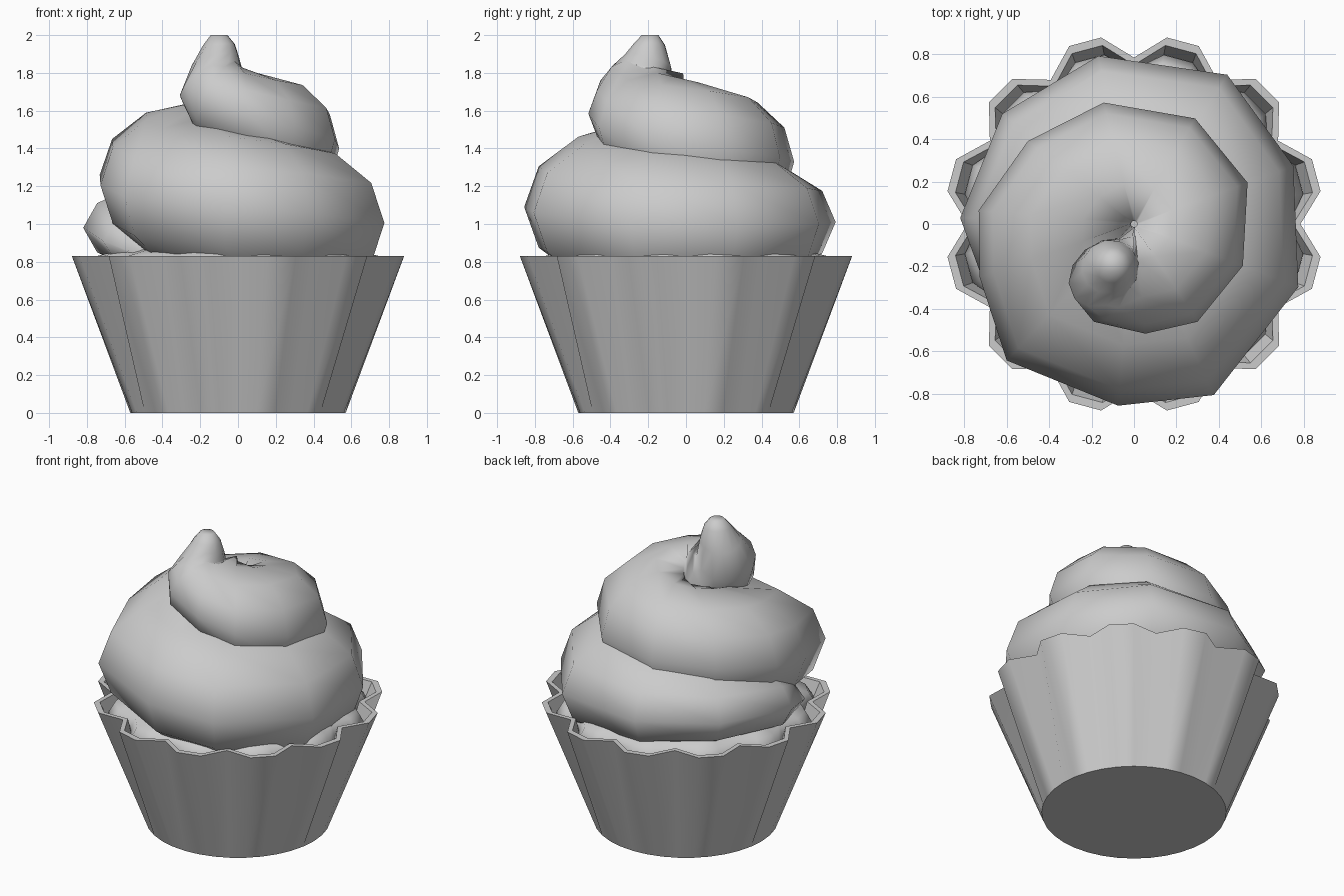
import bpy, bmesh
from math import sin, cos, pi, radians
from mathutils import Vector

cube = bpy.data.objects.get("Cube")
if cube:
    bpy.data.objects.remove(cube, do_unlink=True)

GREY = (0.6, 0.6, 0.6, 1)
mat = bpy.data.materials.new("plain grey")
mat.use_nodes = True
mat.diffuse_color = GREY
mat.node_tree.nodes["Principled BSDF"].inputs["Base Color"].default_value = GREY


def loft(name, rings, sharp):
    """Skin a stack of equal rings and close both ends."""
    bm = bmesh.new()
    loops = [[bm.verts.new(p) for p in ring] for ring in rings]
    n = len(loops[0])
    for low, high in zip(loops, loops[1:]):
        for i in range(n):
            j = (i + 1) % n
            bm.faces.new((low[i], low[j], high[j], high[i]))
    bm.faces.new(loops[0][::-1])
    bm.faces.new(loops[-1])
    bmesh.ops.recalc_face_normals(bm, faces=bm.faces)
    mesh = bpy.data.meshes.new(name)
    bm.to_mesh(mesh)
    bm.free()
    mesh.materials.append(mat)
    obj = bpy.data.objects.new(name, mesh)
    bpy.context.collection.objects.link(obj)
    bpy.ops.object.select_all(action="DESELECT")
    obj.select_set(True)
    bpy.context.view_layer.objects.active = obj
    bpy.ops.object.shade_smooth_by_angle(angle=radians(sharp))
    return obj


# Paper cup: round base opening into twelve flat-tipped scallops
LOBES = 12


def scallop_ring(tip, notch, z):
    ring = []
    for k in range(LOBES):
        for offset, r in ((0, notch), (10, tip), (20, tip)):
            a = radians(k * 30 + offset)
            ring.append((r * cos(a), r * sin(a), z))
    return ring


loft("paper_cup", [
    scallop_ring(0.57, 0.57, 0),
    scallop_ring(0.893, 0.785, 0.83),
    scallop_ring(0.855, 0.75, 0.83),
    scallop_ring(0.76, 0.69, 0.6),
], 40)

# Cake top following the scallops of the cup
loft("cake", [
    scallop_ring(0.74, 0.66, 0.62),
    scallop_ring(0.81, 0.73, 0.75),
    scallop_ring(0.76, 0.7, 0.83),
    scallop_ring(0.6, 0.58, 0.87),
], 50)

# Frosting coil: angle, outer radius, underside height, top height
COIL = [
    (215, 0.62, 0.76, 0.9), (200, 0.76, 0.72, 1.1), (178, 0.82, 0.72, 1.24),
    (140, 0.81, 0.72, 1.3), (102, 0.81, 0.68, 1.34), (58, 0.83, 0.62, 1.38),
    (20, 0.8, 0.58, 1.41), (-21, 0.83, 0.58, 1.43), (-65, 0.89, 0.64, 1.48),
    (-95, 0.86, 0.66, 1.52), (-133, 0.88, 0.73, 1.56), (-161, 0.77, 0.8, 1.61),
    (-185, 0.735, 0.88, 1.64), (-218, 0.635, 0.94, 1.66), (-256, 0.59, 0.97, 1.69),
    (-300, 0.575, 0.98, 1.72), (-340, 0.57, 1.05, 1.75), (-381, 0.55, 1.12, 1.78),
    (-417, 0.55, 1.22, 1.8), (-444, 0.52, 1.34, 1.83),
]
# Curled tip: angle, tilt, centre, half width
TIP = [
    (-114, 25, (-0.1, -0.26, 1.66), 0.22), (-140, 50, (-0.14, -0.23, 1.74), 0.185),
    (-140, 70, (-0.12, -0.2, 1.86), 0.13), (-140, 88, (-0.1, -0.195, 1.95), 0.085),
    (-140, 90, (-0.1, -0.19, 2.0), 0.045),
]
SIDES = 12
TURN = [2 * pi * i / SIDES for i in range(SIDES)]


def coil_section(angle, outer, low, high):
    """Upright oval whose inner side stops at the central axis."""
    a, mid = radians(angle), 0.33 * outer
    ring = []
    for s in TURN:
        r = max(0.015, mid + (outer - mid) * cos(s))
        z = (low + high) / 2 + (high - low) / 2 * sin(s)
        ring.append((r * cos(a), r * sin(a), z))
    return ring


def tip_section(angle, tilt, centre, half):
    a, t = radians(angle), radians(tilt)
    out = Vector((cos(a), sin(a), 0))
    up = Vector((-sin(a) * sin(t), cos(a) * sin(t), cos(t)))
    return [Vector(centre) + half * (out * cos(s) + up * sin(s)) for s in TURN]


rings = [coil_section(*c) for c in COIL] + [tip_section(*t) for t in TIP]
loft("frosting_swirl", rings, 100)
